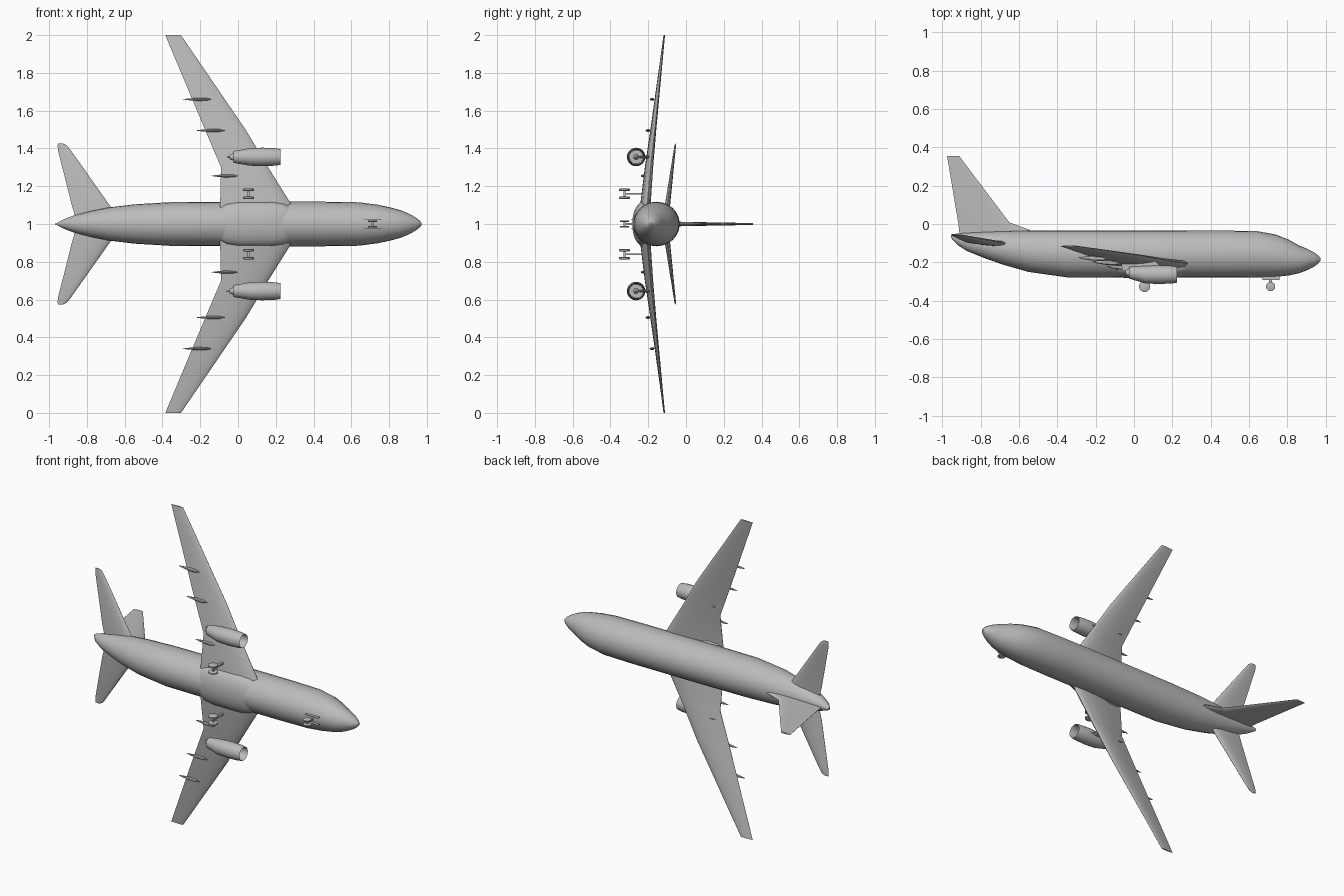
import bpy, bmesh, math
from mathutils import Vector

if "Cube" in bpy.data.objects:
    bpy.data.objects.remove(bpy.data.objects["Cube"])

# The aircraft lies on its side: nose along +x, its own "up" is +y, span along z about z = 1.
MID = 1.0
grey = bpy.data.materials.new("light grey")
grey.diffuse_color = (0.5, 0.5, 0.5, 1)
grey.use_nodes = True
grey.node_tree.nodes["Principled BSDF"].inputs["Base Color"].default_value = grey.diffuse_color


def finish(name, bm, angle=30):
    bmesh.ops.remove_doubles(bm, verts=bm.verts, dist=1e-5)
    bmesh.ops.recalc_face_normals(bm, faces=bm.faces)
    me = bpy.data.meshes.new(name)
    bm.to_mesh(me)
    bm.free()
    me.materials.append(grey)
    ob = bpy.data.objects.new(name, me)
    bpy.context.collection.objects.link(ob)
    bpy.ops.object.select_all(action='DESELECT')
    ob.select_set(True)
    bpy.context.view_layer.objects.active = ob
    bpy.ops.object.shade_smooth_by_angle(angle=math.radians(angle))
    return ob


def loft(name, rings, angle=30):
    """Skin a list of closed rings and cap both ends."""
    bm = bmesh.new()
    vs = [[bm.verts.new(p) for p in ring] for ring in rings]
    n = len(vs[0])
    for a, b in zip(vs, vs[1:]):
        for i in range(n):
            j = (i + 1) % n
            bm.faces.new((a[i], a[j], b[j], b[i]))
    bm.faces.new(vs[0])
    bm.faces.new(vs[-1])
    return finish(name, bm, angle)


def oval(x, y, z, ry, rz, n=24):
    return [(x, y + ry * math.cos(2 * math.pi * i / n),
             z + rz * math.sin(2 * math.pi * i / n)) for i in range(n)]


FOIL = [(0, .05), (.04, .5), (.15, .85), (.35, 1), (.65, .7), (1, .06)]


def foil(le, te, half, thick_dir):
    """Aerofoil ring from leading edge to trailing edge."""
    le, te, d = Vector(le), Vector(te), Vector(thick_dir)
    up = [le.lerp(te, t) + d * half * h for t, h in FOIL]
    low = [le.lerp(te, t) - d * half * h for t, h in reversed(FOIL)]
    return up + low


def wing(name, stations):
    """Stations: span, leading x, leading y, trailing x, trailing y, half thickness."""
    mirrored = [(-s[0],) + s[1:] for s in reversed(stations) if s[0] > 0]
    loft(name, [foil((lx, ly, MID + s), (tx, ty, MID + s), h, (0, 1, 0))
                for s, lx, ly, tx, ty, h in mirrored + stations])


def box(name, x0, x1, y0, y1, z0, z1):
    loft(name, [[(x, y0, z0), (x, y1, z0), (x, y1, z1), (x, y0, z1)] for x in (x0, x1)])


def wheel(name, x, y, z, r, w):
    n = 16
    rings = []
    for dz, k in ((-.5, .8), (-.3, 1), (.3, 1), (.5, .8)):
        rings.append([(x + r * k * math.cos(2 * math.pi * i / n),
                       y + r * k * math.sin(2 * math.pi * i / n), z + dz * w) for i in range(n)])
    loft(name, rings)


# Fuselage: x, bottom, top, half width
body = [(-.955, -.072, -.054, .008), (-.92, -.11, -.05, .026), (-.87, -.142, -.046, .045),
        (-.78, -.178, -.041, .068), (-.68, -.213, -.037, .088), (-.55, -.25, -.034, .104),
        (-.35, -.278, -.033, .116), (0, -.28, -.033, .118), (.45, -.28, -.034, .118),
        (.64, -.279, -.037, .115), (.74, -.276, -.055, .102), (.81, -.268, -.083, .087),
        (.86, -.257, -.112, .073), (.9, -.242, -.128, .057), (.94, -.222, -.148, .036),
        (.96, -.207, -.163, .02), (.972, -.192, -.176, .007)]
loft("fuselage", [oval(x, (b + t) / 2, MID, (t - b) / 2, w) for x, b, t, w in body], 35)

# Belly fairing around the wing root
fair = [(-.1, .04, .085), (-.06, .055, .108), (.0, .06, .118), (.18, .06, .118),
        (.24, .053, .108), (.285, .038, .085)]
loft("belly_fairing", [oval(x, -.225, MID, h, w) for x, h, w in fair])

# Lifting surfaces
wing("main_wing", [(0, .33, -.215, -.095, -.24, .028), (.1, .285, -.205, -.095, -.235, .026),
                   (.3, .16, -.187, -.09, -.213, .02), (.5, .04, -.165, -.175, -.187, .013),
                   (1.0, -.302, -.115, -.385, -.115, .004)])
wing("tailplane", [(0, -.61, -.106, -.85, -.1, .016), (.1, -.68, -.1, -.88, -.094, .014),
                   (.39, -.885, -.061, -.953, -.059, .005), (.415, -.905, -.058, -.955, -.056, .004),
                   (.425, -.925, -.057, -.953, -.056, .002)])

# Vertical fin with dorsal fillet: y, leading x, trailing x, half thickness
fin = [(-.07, -.5, -.91, .013), (-.03, -.545, -.912, .012), (.008, -.65, -.917, .011),
       (.355, -.912, -.975, .005)]
loft("tail_fin", [foil((a, y, MID), (b, y, MID), h, (0, 0, 1)) for y, a, b, h in fin])

# Nacelle profile: x, radius, running from spinner through intake lip to exhaust cone
nacelle = [(.18, .001), (.14, .014), (.14, .036), (.212, .038), (.224, .042), (.2, .046),
           (.13, .049), (.06, .046), (-.025, .031), (-.02, .022), (-.045, .011), (-.046, .001)]

for side, sg in (("left", 1), ("right", -1)):
    ez = MID + sg * .355
    loft(side + "_engine", [oval(x, -.264 + (.01 if x < 0 else 0), ez, r, r) for x, r in nacelle])
    # Pylon between engine and wing
    loft(side + "_pylon", [foil((a, y, ez), (b, y, ez), h, (0, 0, 1))
                           for y, a, b, h in ((-.245, .17, -.06, .008), (-.185, .1, -.07, .008))])
    # Flap track fairings: span, rear x, front x, y
    for k, (s, a, b, y) in enumerate(((.255, -.14, .0, -.222), (.495, -.22, -.07, -.197),
                                      (.66, -.29, -.14, -.175))):
        z = MID + sg * s
        loft(f"{side}_flap_fairing_{k + 1}",
             [oval(a + (b - a) * t, y - .008 * t, z, .012 * r, .008 * r, 8)
              for t, r in ((0, .1), (.2, .6), (.5, 1), (.8, .9), (1, .15))])
    # Main landing gear
    gz = MID + sg * .16
    box(side + "_main_strut", .048, .062, -.325, -.21, gz - .005, gz + .005)
    box(side + "_main_axle", .049, .061, -.331, -.319, gz - .02, gz + .02)
    for k, d in enumerate((-.021, .021)):
        wheel(f"{side}_main_wheel_{k + 1}", .055, -.326, gz + d, .029, .014)
    # Nose wheel and bay door
    wheel(side + "_nose_wheel", .712, -.326, MID + sg * .015, .024, .009)
    box(side + "_nose_door", .67, .76, -.291, -.262, MID + sg * .022 - .002, MID + sg * .022 + .002)

box("nose_strut", .705, .719, -.326, -.26, MID - .005, MID + .005)
box("nose_axle", .707, .717, -.331, -.321, MID - .014, MID + .014)
